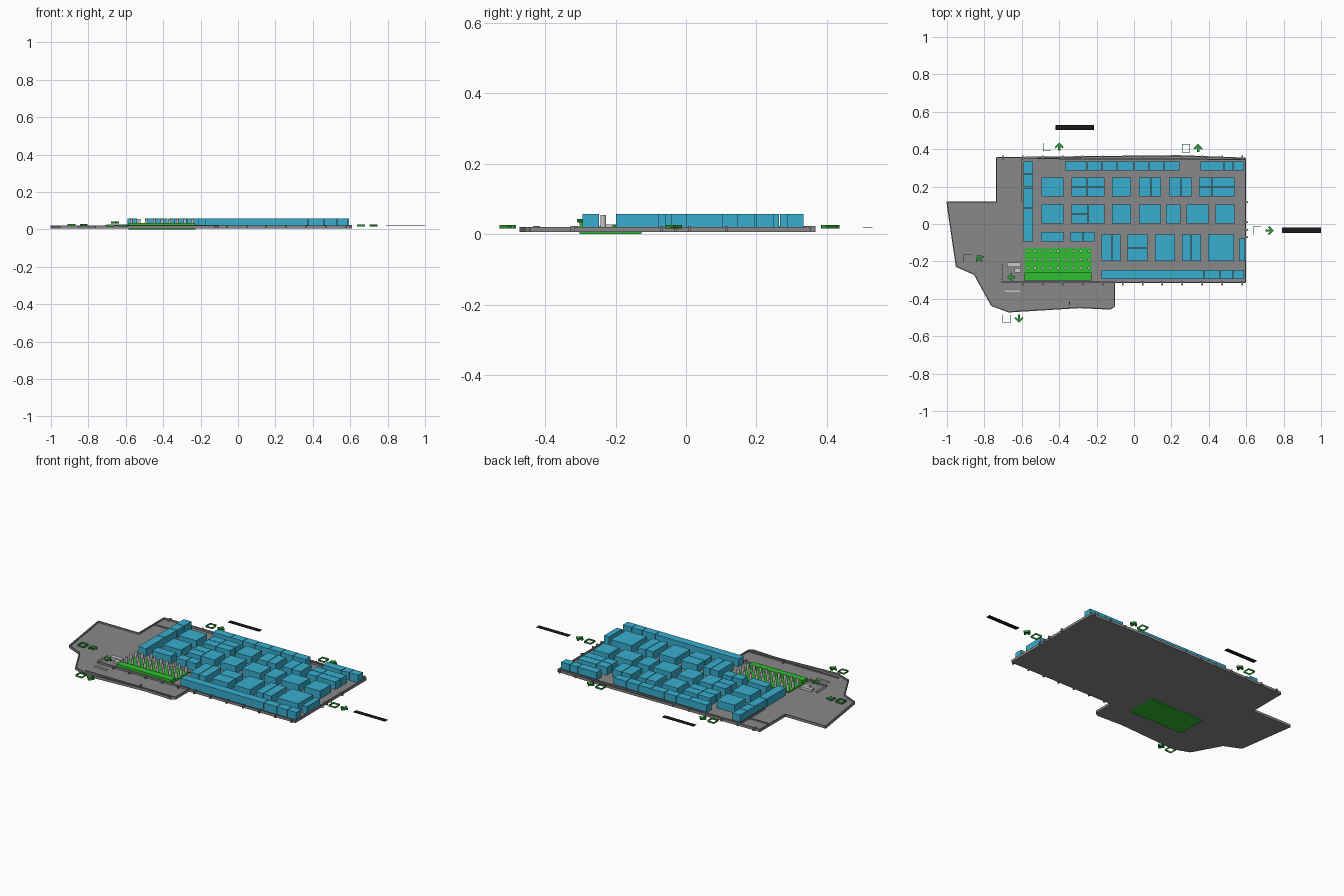
import bpy, bmesh, math
from mathutils import Matrix, Vector

if "Cube" in bpy.data.objects:
    bpy.data.objects.remove(bpy.data.objects["Cube"])


def material(name, rgb):
    m = bpy.data.materials.new(name)
    m.diffuse_color = (*rgb, 1)
    m.use_nodes = True
    m.node_tree.nodes["Principled BSDF"].inputs["Base Color"].default_value = m.diffuse_color
    return m


BLUE = material("booth_blue", (0.04, 0.42, 0.62))
GREEN = material("bright_green", (0.03, 0.52, 0.03))
DARK = material("sign_green", (0.03, 0.33, 0.04))
BLACK = material("label_black", (0.01, 0.01, 0.01))
GREY = material("hall_grey", (0.25, 0.25, 0.25))


def finish(name, bm, mat):
    me = bpy.data.meshes.new(name)
    bmesh.ops.recalc_face_normals(bm, faces=bm.faces)
    bm.to_mesh(me)
    bm.free()
    ob = bpy.data.objects.new(name, me)
    bpy.context.collection.objects.link(ob)
    if mat:
        me.materials.append(mat)
    return ob


def add_box(bm, x0, x1, y0, y1, z0, z1):
    m = Matrix.Translation(((x0 + x1) / 2, (y0 + y1) / 2, (z0 + z1) / 2))
    bmesh.ops.create_cube(bm, size=1, matrix=m @ Matrix.Diagonal((x1 - x0, y1 - y0, z1 - z0, 1)))


def add_wall(bm, a, b, t, z0, z1):
    a, b = Vector(a), Vector(b)
    d = b - a
    c = (a + b) / 2
    m = Matrix.Translation((c.x, c.y, (z0 + z1) / 2)) @ Matrix.Rotation(math.atan2(d.y, d.x), 4, 'Z')
    bmesh.ops.create_cube(bm, size=1, matrix=m @ Matrix.Diagonal((d.length, t, z1 - z0, 1)))


def add_prism(bm, pts, z0, z1):
    f = bm.faces.new([bm.verts.new((x, y, z0)) for x, y in pts])
    top = bmesh.ops.extrude_face_region(bm, geom=[f])["geom"]
    bmesh.ops.translate(bm, vec=(0, 0, z1 - z0), verts=[v for v in top if isinstance(v, bmesh.types.BMVert)])
    if f.is_valid is False:
        return
    

# floor slab following the hall and lobby outline
FLOOR, BASE, RIM = 0.012, 0.006, 0.023
outline = [(-.735, .355), (.24, .365), (.596, .352), (.596, -.313), (-.104, -.313),
           (-.104, -.44), (-.126, -.455), (-.29, -.447), (-.67, -.47), (-.762, -.436),
           (-.853, -.27), (-.95, -.227), (-1, .117), (-.735, .117)]
bm = bmesh.new()
add_prism(bm, outline, BASE, FLOOR)
finish("floor", bm, GREY)

# low outer walls
bm = bmesh.new()
for a, b in zip(outline, outline[1:] + outline[:1]):
    add_wall(bm, a, b, 0.006, BASE, RIM - 0.002)
add_wall(bm, (-.6, .35), (.596, .345), 0.006, FLOOR, RIM)
add_wall(bm, (-.71, -.31), (-.1, -.31), 0.006, FLOOR, RIM)
add_wall(bm, (-.6, .35), (-.6, .117), 0.004, FLOOR, RIM)
add_wall(bm, (-.735, .262), (-.6, .262), 0.004, FLOOR, RIM - .004)
add_wall(bm, (-.70, -.435), (-.104, -.435), 0.005, FLOOR, RIM - .004)
add_wall(bm, (-.345, -.435), (-.345, -.415), 0.005, FLOOR, RIM)
finish("walls", bm, GREY)

# posts along both long walls and the east doors
bm = bmesh.new()
for i in range(13):
    x = -.7 + i * .1065
    add_box(bm, x - .004, x + .004, .345, .367, BASE, RIM)
    if x > -.7:
        add_box(bm, x - .004, x + .004, -.328, -.305, BASE, RIM)
for y in (-.07, -.03, .01, .115):
    add_box(bm, .59, .61, y - .004, y + .004, BASE, RIM)
finish("wall_posts", bm, GREY)

# lobby stair block and counters
bm = bmesh.new()
add_box(bm, -.68, -.605, -.23, -.207, FLOOR, RIM + .004)
add_box(bm, -.64, -.605, -.258, -.234, FLOOR, RIM)
add_box(bm, -.712, -.704, -.30, -.215, FLOOR, RIM)
add_box(bm, -.69, -.61, -.363, -.355, FLOOR, RIM - .003)
finish("lobby_fixtures", bm, None)

# exhibition booths: (y0, y1, list of x-division groups, split across y)
TOP, GAP = 0.058, 0.0015
rows = [
    (.285, .335, [[-.37, -.25, -.17, -.09, 0, .08, .16, .245], [.355, .48, .53, .59]], 0),
    (.145, .25, [[-.495, -.375], [-.12, -.015], [.025, .09, .145], [.185, .25, .31]], 0),
    (.145, .25, [[-.335, -.25, -.155], [.345, .415, .54]], 1),
    (0, .105, [[-.495, -.375], [-.245, -.155], [-.12, -.015], [.025, .145],
               [.17, .25], [.28, .4], [.435, .54]], 0),
    (0, .105, [[-.335, -.245]], 1),
    (-.095, -.04, [[-.5, -.375], [-.34, -.275, -.21]], 0),
    (-.2, -.055, [[-.175, -.12, -.07], [.11, .22], [.255, .305, .36], [.395, .535]], 0),
    (-.2, -.055, [[-.035, .075]], 1),
    (-.2, -.075, [[.56, .595]], 0),
    (-.295, -.245, [[-.175, .375, .46, .53, .59]], 0),
]
bm = bmesh.new()
for y0, y1, groups, split in rows:
    ys = [y0, (y0 + y1) / 2, y1] if split else [y0, y1]
    for g in groups:
        for a, b in zip(g, g[1:]):
            for c, d in zip(ys, ys[1:]):
                add_box(bm, a + GAP, b - GAP, c + GAP, d - GAP, BASE + .001, TOP)
west = [-.095, .085, .195, .265, .335]
for c, d in zip(west, west[1:]):
    add_box(bm, -.59, -.54, c + GAP, d - GAP, BASE + .001, TOP)
finish("booths", bm, BLUE)

# stage pad and raised platform
bm = bmesh.new()
add_box(bm, -.586, -.228, -.303, -.127, 0, FLOOR + .006)
add_box(bm, -.586, -.228, -.303, -.26, FLOOR, .035)
finish("stage", bm, GREEN)

# audience stools in three rows
bm = bmesh.new()
for i in range(9):
    for y in (-.145, -.19, -.235):
        bmesh.ops.create_cone(bm, cap_ends=True, segments=12, radius1=.008, radius2=.008,
                              depth=.038, matrix=Matrix.Translation((-.57 + i * .041, y, .036)))
finish("audience_stools", bm, None)

# direction arrows, each with an open frame to its west
arrow = [(.024, 0), (0, .024), (-.008, .018), (.004, .006), (-.02, .006),
         (-.02, -.006), (.004, -.006), (-.008, -.018), (0, -.024)]
spots = [(-.4, .412, 90, .016), (.343, .405, 90, .016), (.723, -.035, 0, .016),
         (-.615, -.505, -90, .016), (-.825, -.185, 125, .018), (-.655, -.285, 180, .033)]
bm, frames = bmesh.new(), bmesh.new()
for x, y, ang, z in spots:
    r = Matrix.Rotation(math.radians(ang), 2)
    pts = [r @ Vector(p) + Vector((x, y)) for p in arrow]
    add_prism(bm, pts, z, z + .01)
    if z < .03:
        fx, h = x - .065, .021
        c = [(fx - h, y - h), (fx + h, y - h), (fx + h, y + h), (fx - h, y + h)]
        for a, b in zip(c, c[1:] + c[:1]):
            add_wall(frames, a, b, .002, z, z + .01)
finish("direction_arrows", bm, DARK)
finish("direction_frames", frames, DARK)

# blank direction plates
bm = bmesh.new()
add_box(bm, .79, 1, -.047, -.02, .019, .021)
add_box(bm, -.42, -.213, .503, .53, .019, .021)
finish("direction_plates", bm, BLACK)
